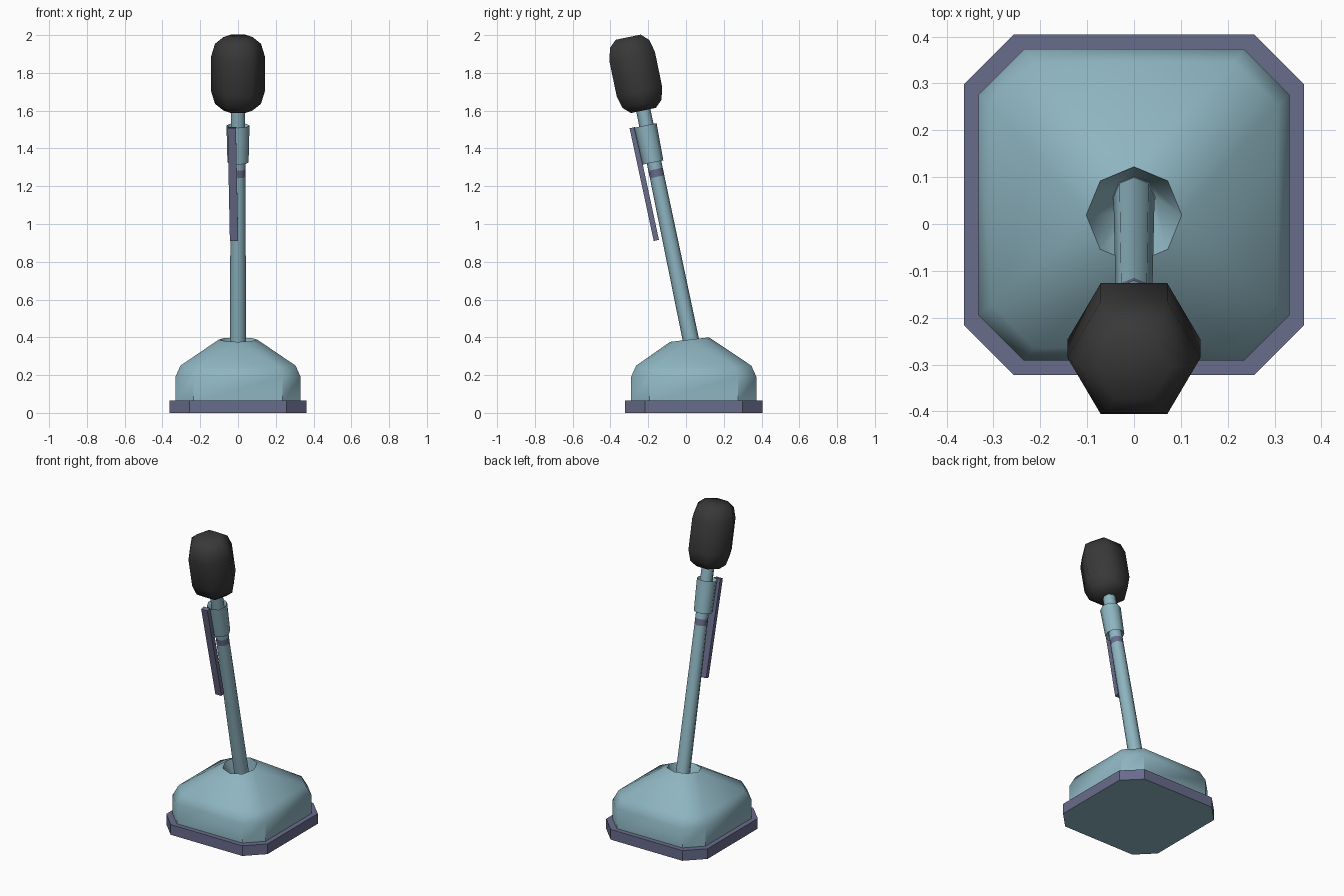
import bpy, bmesh, math
from mathutils import Vector

if "Cube" in bpy.data.objects:
    bpy.data.objects.remove(bpy.data.objects["Cube"])


def material(name, rgb):
    m = bpy.data.materials.new(name)
    m.diffuse_color = (*rgb, 1)
    m.use_nodes = True
    m.node_tree.nodes["Principled BSDF"].inputs["Base Color"].default_value = m.diffuse_color
    return m


BLUE = material("pale_blue", (0.27, 0.46, 0.53))
PURPLE = material("slate_purple", (0.14, 0.15, 0.26))
DARK = material("dark_foam", (0.04, 0.04, 0.04))

# Leaning stem axis
TILT = math.radians(11.7)
P0 = Vector((0, 0.025, 0.39))
UP = Vector((0, -math.sin(TILT), math.cos(TILT)))
BACK = Vector((0, math.cos(TILT), math.sin(TILT)))


def stem_ring(z, r, n=8, along=0.0, shift=0.0):
    """Ring square to the stem, centred where the axis reaches height z."""
    c = P0 + UP * ((z - P0.z) / UP.z + along) + BACK * shift
    return [c + Vector((1, 0, 0)) * (r * math.cos(i * math.tau / n))
            + BACK * (r * math.sin(i * math.tau / n)) for i in range(n)]


def chamfered(half, cut, z, cy=0.041):
    """Square with cut corners, starting just below the +x axis side."""
    a = half - cut
    pts = [(half, -a), (half, a), (a, half), (-a, half),
           (-half, a), (-half, -a), (-a, -half), (a, -half)]
    return [Vector((x, y + cy, z)) for x, y in pts]


def loft(name, rings, mat, angle=40, cap_start=True, cap_end=True, fan=None):
    """Skin rings in order; step number `fan` is joined with triangles."""
    bm = bmesh.new()
    vs = [[bm.verts.new(p) for p in ring] for ring in rings]
    for k in range(len(vs) - 1):
        a, b = vs[k], vs[k + 1]
        n = len(a)
        for i in range(n):
            j = (i + 1) % n
            if k == fan:
                bm.faces.new((a[i], a[j], b[i]))
                bm.faces.new((a[j], b[j], b[i]))
            else:
                bm.faces.new((a[i], a[j], b[j], b[i]))
    if cap_start:
        bm.faces.new(vs[0][::-1])
    if cap_end:
        bm.faces.new(vs[-1])
    bmesh.ops.recalc_face_normals(bm, faces=bm.faces)
    me = bpy.data.meshes.new(name)
    bm.to_mesh(me)
    bm.free()
    me.materials.append(mat)
    ob = bpy.data.objects.new(name, me)
    bpy.context.collection.objects.link(ob)
    bpy.context.view_layer.objects.active = ob
    bpy.ops.object.select_all(action='DESELECT')
    ob.select_set(True)
    bpy.ops.object.shade_smooth_by_angle(angle=math.radians(angle))
    return ob


# Foot plate, with a blue underside
plate = loft("foot_plate", [chamfered(0.363, 0.106, 0),
                            chamfered(0.363, 0.106, 0.066)], PURPLE, 30)
plate.data.materials.append(BLUE)
for f in plate.data.polygons:
    if f.normal.z < -0.9:
        f.material_index = 1

# Domed base with a funnel around the stem
rim = [Vector((0.102 * math.cos(i * math.tau / 8),
               0.019 + 0.103 * math.sin(i * math.tau / 8),
               0.388 + 0.012 * math.sin(i * math.tau / 8))) for i in range(8)]
loft("base_body", [chamfered(0.332, 0.097, 0.06), chamfered(0.332, 0.097, 0.19),
                   chamfered(0.305, 0.092, 0.25), rim,
                   stem_ring(0.24, 0.046)], BLUE, 44, fan=2)

# Stem, coloured band and neck
loft("stem", [stem_ring(0.22, 0.044), stem_ring(1.25, 0.039)], BLUE, 50)
loft("stem_band", [stem_ring(1.25, 0.039), stem_ring(1.29, 0.039)], PURPLE, 50)
loft("neck", [stem_ring(1.29, 0.039), stem_ring(1.64, 0.038)], BLUE, 50)

# Clamp sleeve with dished ends
loft("clamp_sleeve", [stem_ring(1.345, 0.039), stem_ring(1.327, 0.056, shift=-0.006),
                      stem_ring(1.523, 0.061, shift=-0.006),
                      stem_ring(1.495, 0.039)], BLUE, 50,
     cap_start=False, cap_end=False)


# Switch lever down the front
def lever_ring(c):
    return [Vector(c) + Vector((sx * 0.022, 0, 0)) + BACK * (sy * 0.014)
            for sx, sy in ((-1, -1), (1, -1), (1, 1), (-1, 1))]


loft("switch_lever", [lever_ring((-0.021, -0.157, 0.913)),
                      lever_ring((-0.033, -0.285, 1.51))], PURPLE, 30)

# Six-sided foam head
profile = [(-0.198, 0.078), (-0.162, 0.122), (-0.095, 0.142),
           (0.095, 0.142), (0.162, 0.122), (0.198, 0.078)]
loft("foam_head", [stem_ring(1.795, r, 6, u) for u, r in profile], DARK, 62)
